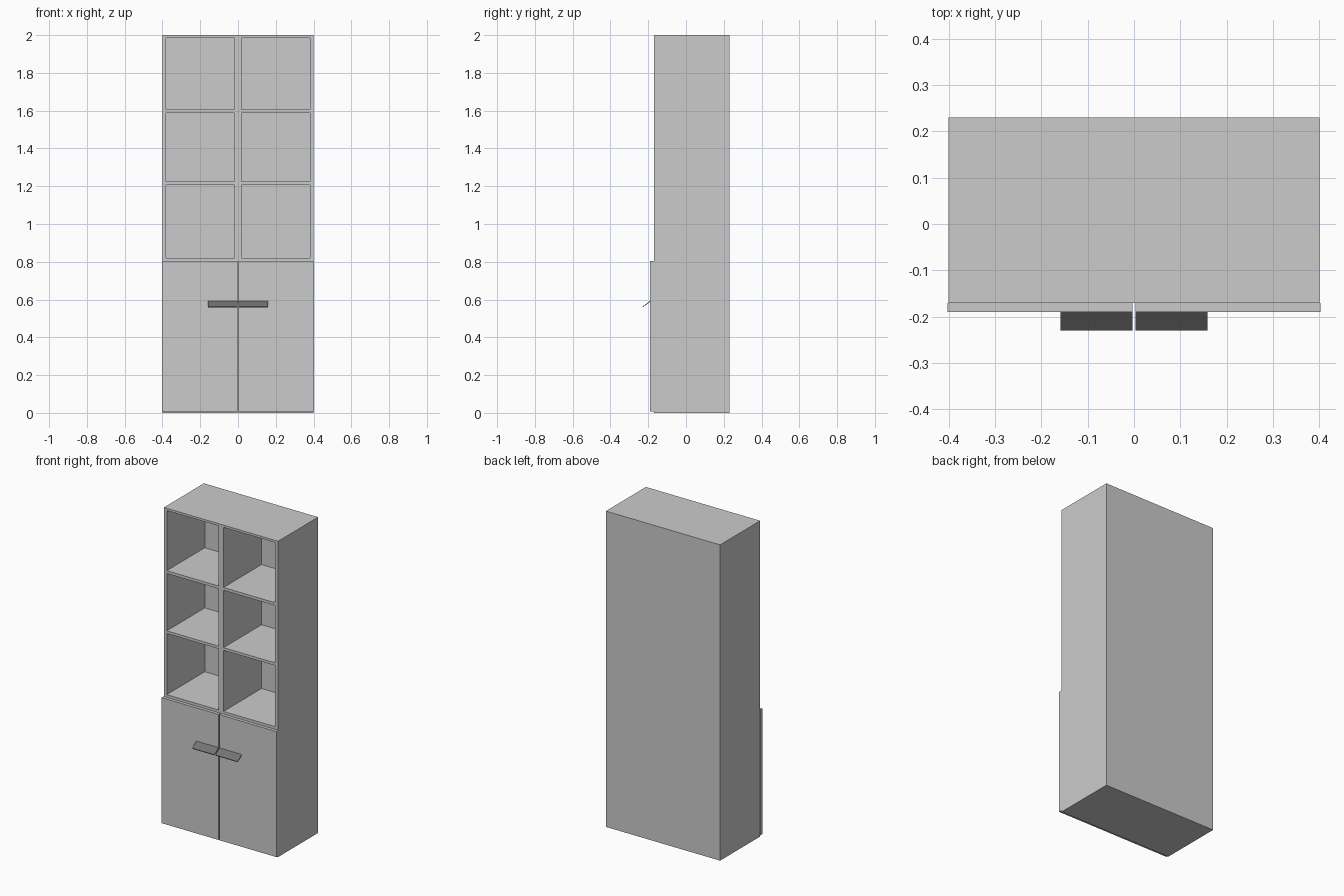
import bpy
import bmesh
from mathutils import Vector, Matrix

cube = bpy.data.objects.get("Cube")
if cube:
    bpy.data.objects.remove(cube, do_unlink=True)


def make_material(name, value):
    mat = bpy.data.materials.new(name)
    mat.use_nodes = True
    colour = (value, value, value, 1)
    mat.diffuse_color = colour
    mat.node_tree.nodes["Principled BSDF"].inputs["Base Color"].default_value = colour
    return mat


light_grey = make_material("light grey", 0.6)
dark_grey = make_material("dark grey", 0.17)


def finish(name, bm, mat):
    bmesh.ops.recalc_face_normals(bm, faces=bm.faces)
    mesh = bpy.data.meshes.new(name)
    bm.to_mesh(mesh)
    bm.free()
    mesh.materials.append(mat)
    obj = bpy.data.objects.new(name, mesh)
    bpy.context.collection.objects.link(obj)
    return obj


def box(name, low, high, mat):
    low, high = Vector(low), Vector(high)
    bm = bmesh.new()
    bmesh.ops.create_cube(bm, size=1, matrix=Matrix.Translation((low + high) / 2)
                          @ Matrix.Diagonal(high - low).to_4x4())
    return finish(name, bm, mat)


FRONT, BACK, DEPTH = -0.17, 0.23, 0.38

# Cabinet body: a gridded front sheet, extruded to a box
xs = [-0.4, -0.38, -0.018, 0.018, 0.38, 0.4]
zs = [0, 0.82, 1.207, 1.224, 1.587, 1.605, 1.986, 2]
bm = bmesh.new()
grid = [[bm.verts.new((x, FRONT, z)) for z in zs] for x in xs]
cells = []
for i in range(len(xs) - 1):
    for j in range(len(zs) - 1):
        face = bm.faces.new((grid[i][j], grid[i + 1][j], grid[i + 1][j + 1], grid[i][j + 1]))
        if i % 2 and j % 2:
            cells.append(face)
rim = [e for e in bm.edges if e.is_boundary]
sides = bmesh.ops.extrude_edge_only(bm, edges=rim)["geom"]
bmesh.ops.translate(bm, vec=(0, BACK - FRONT, 0),
                    verts=[g for g in sides if isinstance(g, bmesh.types.BMVert)])
bmesh.ops.contextual_create(bm, geom=[e for e in bm.edges if e.is_boundary])

# Six open compartments pushed into the front
pockets = bmesh.ops.extrude_discrete_faces(bm, faces=cells)["faces"]
for face in pockets:
    bmesh.ops.translate(bm, vec=(0, DEPTH, 0), verts=face.verts)
finish("cabinet_body", bm, light_grey)

# Pair of doors, each with a slanted plate handle
for side, sign in (("left", 1), ("right", -1)):
    inner, outer = sorted((sign * 0.003, sign * 0.402))
    box(side + "_door", (inner, FRONT - 0.02, 0.008), (outer, FRONT, 0.803), light_grey)

    near, far = sorted((sign * 0.003, sign * 0.159))
    bm = bmesh.new()
    profile = [(-0.19, 0.593), (-0.23, 0.563), (-0.23, 0.559), (-0.19, 0.588)]
    end = bm.faces.new([bm.verts.new((near, y, z)) for y, z in profile])
    swept = bmesh.ops.extrude_face_region(bm, geom=[end])["geom"]
    bmesh.ops.translate(bm, vec=(far - near, 0, 0),
                        verts=[g for g in swept if isinstance(g, bmesh.types.BMVert)])
    finish(side + "_handle", bm, dark_grey)
